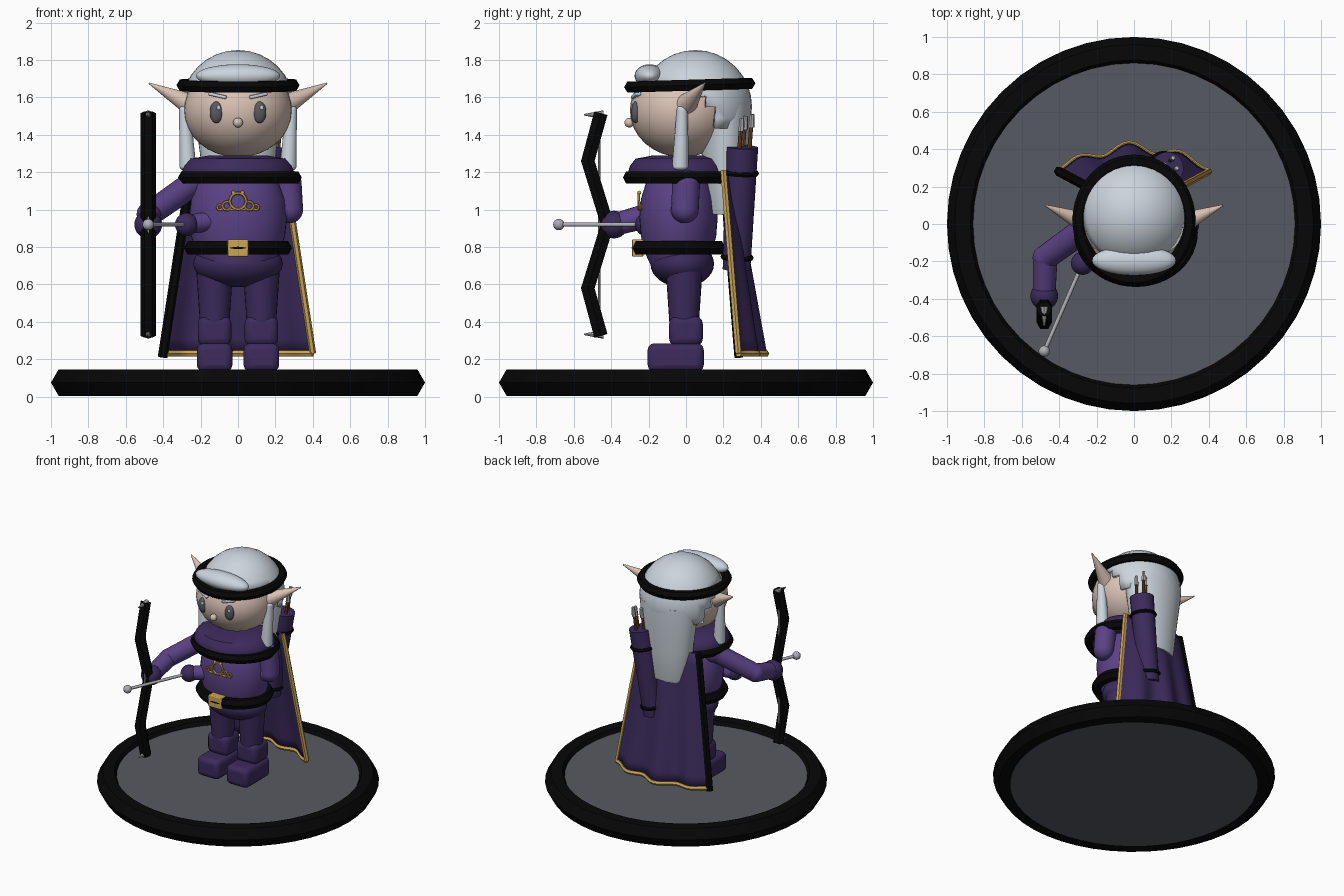
import bpy, bmesh, math
from mathutils import Vector

if "Cube" in bpy.data.objects:
    bpy.data.objects.remove(bpy.data.objects["Cube"])


def material(name, rgb):
    m = bpy.data.materials.new(name)
    m.diffuse_color = (*rgb, 1)
    m.use_nodes = True
    m.node_tree.nodes["Principled BSDF"].inputs["Base Color"].default_value = m.diffuse_color
    return m


BLACK = material("black", (0.002, 0.002, 0.002))
GREY = material("slate grey", (0.095, 0.102, 0.122))
PURPLE = material("purple", (0.102, 0.054, 0.235))
DARK = material("dark purple", (0.045, 0.024, 0.107))
HAIR = material("silver hair", (0.60, 0.66, 0.72))
SKIN = material("skin", (0.70, 0.54, 0.46))
GOLD = material("gold", (0.60, 0.38, 0.09))
STEEL = material("steel", (0.42, 0.43, 0.46))
BROWN = material("brown wood", (0.19, 0.08, 0.03))


def finish(name, mat, angle=40):
    o = bpy.context.object
    o.name = name
    o.data.materials.clear()
    o.data.materials.append(mat)
    bpy.ops.object.shade_smooth_by_angle(angle=math.radians(angle))
    return o


def ball(name, mat, c, r):
    r = r if isinstance(r, tuple) else (r, r, r)
    bpy.ops.mesh.primitive_uv_sphere_add(segments=32, ring_count=16, location=c)
    bpy.context.object.scale = r
    bpy.ops.object.transform_apply(location=True, rotation=False, scale=True)
    return finish(name, mat)


def ring(name, mat, c, rx, ry, tube, sides=6, rot=(0, 0, 0)):
    bpy.ops.mesh.primitive_torus_add(location=c, rotation=rot, major_radius=rx, minor_radius=tube,
                                     major_segments=48, minor_segments=sides)
    bpy.context.object.scale.y = ry / rx
    return finish(name, mat, 35)


def rod(name, mat, p, q, r1, r2=None, sides=16):
    p, q = Vector(p), Vector(q)
    bpy.ops.mesh.primitive_cone_add(vertices=sides, radius1=r1, radius2=r1 if r2 is None else r2,
                                    depth=(q - p).length, location=(p + q) / 2,
                                    rotation=(q - p).to_track_quat('Z', 'Y').to_euler())
    return finish(name, mat)


def box(name, mat, c, size, bevel=0.0, rot=(0, 0, 0)):
    bpy.ops.mesh.primitive_cube_add(size=1, location=c, rotation=rot, scale=size)
    bpy.ops.object.transform_apply(location=False, rotation=False, scale=True)
    if bevel:
        m = bpy.context.object.modifiers.new("bevel", 'BEVEL')
        m.width, m.segments = bevel, 3
    return finish(name, mat)


def activate(o):
    bpy.context.collection.objects.link(o)
    bpy.ops.object.select_all(action='DESELECT')
    o.select_set(True)
    bpy.context.view_layer.objects.active = o


def tube(name, mat, pts, r):
    cu = bpy.data.curves.new(name, 'CURVE')
    cu.dimensions = '3D'
    cu.bevel_depth, cu.bevel_resolution, cu.use_fill_caps = r, 1, True
    s = cu.splines.new('POLY')
    s.points.add(len(pts) - 1)
    for sp, p in zip(s.points, pts):
        sp.co = (*p, 1)
    activate(bpy.data.objects.new(name, cu))
    bpy.ops.object.convert(target='MESH')
    return finish(name, mat, 35)


def mesh_object(name, mat, bm):
    me = bpy.data.meshes.new(name)
    bm.to_mesh(me)
    bm.free()
    activate(bpy.data.objects.new(name, me))
    return finish(name, mat)


def lathe(name, mat, profile, y=0.0, sy=1.0, n=40):
    """Capped revolve of (radius, z) points, stretched by sy along y."""
    bm = bmesh.new()
    rows = [[bm.verts.new((r * math.cos(a), y + r * sy * math.sin(a), z))
             for a in (2 * math.pi * i / n for i in range(n))] for r, z in profile]
    for a, b in zip(rows, rows[1:]):
        for i in range(n):
            j = (i + 1) % n
            bm.faces.new((a[i], a[j], b[j], b[i]))
    bm.faces.new(rows[0][::-1])
    bm.faces.new(rows[-1])
    return mesh_object(name, mat, bm)


# Base
lathe("base_disc", GREY, [(0.94, 0.004), (0.94, 0.118)], n=64)
ring("base_rim", BLACK, (0, 0, 0.075), 0.918, 0.918, 0.082)

# Legs and boots
for s, side in ((-1, "right"), (1, "left")):
    x = s * 0.125
    rod(side + "_leg", DARK, (x, -0.01, 0.38), (x, -0.01, 0.70), 0.078, 0.1, 24)
    box(side + "_boot_cuff", DARK, (x, 0, 0.35), (0.18, 0.18, 0.16), 0.04)
    box(side + "_boot_foot", DARK, (x, -0.055, 0.21), (0.19, 0.30, 0.15), 0.035)

# Body
ball("hips", DARK, (0, -0.02, 0.71), (0.24, 0.17, 0.125))
lathe("torso", PURPLE, [(0.19, 0.71), (0.225, 0.77), (0.252, 0.86), (0.262, 0.96), (0.25, 1.06),
                        (0.215, 1.15), (0.16, 1.22)], -0.04, 0.8)
ring("belt", BLACK, (0, -0.04, 0.795), 0.247, 0.215, 0.042)
box("belt_buckle", GOLD, (0, -0.258, 0.795), (0.11, 0.06, 0.092), 0.006)
lathe("collar", DARK, [(0.29, 1.15), (0.30, 1.2), (0.288, 1.235), (0.255, 1.272), (0.15, 1.29)], -0.04, 0.9)
ring("collar_trim", BLACK, (0.01, -0.045, 1.172), 0.295, 0.26, 0.036)

# Chest ornament
up = (math.pi / 2, 0, 0)
ring("ornament_centre", GOLD, (0, -0.252, 1.045), 0.043, 0.043, 0.008, 6, up)
for s in (-1, 1):
    ring("ornament_scroll", GOLD, (s * 0.06, -0.25, 1.02), 0.022, 0.022, 0.007, 6, up)
    ring("ornament_curl", GOLD, (s * 0.097, -0.24, 1.012), 0.014, 0.014, 0.006, 6, up)
    ball("ornament_bead", GOLD, (s * 0.025, -0.25, 1.09), 0.011)
    rod("ornament_bar", GOLD, (0, -0.252, 1.0), (s * 0.1, -0.238, 1.0), 0.006)

# Bow arm
shoulder, elbow, hand = (-0.24, -0.01, 1.14), (-0.475, -0.18, 0.975), (-0.48, -0.38, 0.92)
ball("bow_shoulder", PURPLE, shoulder, 0.075)
rod("bow_upper_arm", PURPLE, shoulder, elbow, 0.07, 0.066, 24)
ball("bow_elbow", PURPLE, elbow, 0.067)
rod("bow_forearm", PURPLE, elbow, hand, 0.066, 0.06, 24)
ball("bow_hand", DARK, (-0.48, -0.385, 0.92), 0.074)

# Arrow arm, crossing the chest
ball("arrow_shoulder", PURPLE, (0.265, 0, 1.14), 0.075)
rod("arrow_upper_arm", PURPLE, (0.265, 0, 1.14), (0.275, -0.005, 1.0), 0.075, 0.073, 24)
ball("arrow_elbow", PURPLE, (0.275, -0.005, 1.0), 0.073)
rod("arrow_forearm", PURPLE, (0.275, -0.005, 1.0), (-0.27, -0.2, 0.92), 0.066, 0.05, 24)
ball("arrow_hand", DARK, (-0.275, -0.21, 0.92), 0.062)

# Bow, string and nocked arrow
tube("bow", BLACK, [(-0.48, y, z) for y, z in ((-0.455, 1.515), (-0.525, 1.26), (-0.42, 0.92),
                                               (-0.525, 0.58), (-0.455, 0.325))], 0.042)
rod("bow_string", STEEL, (-0.48, -0.464, 0.34), (-0.48, -0.464, 1.50), 0.006, sides=8)
for z in (1.507, 0.333):
    rod("bow_nock", STEEL, (-0.48, -0.44, z), (-0.48, -0.545, z), 0.024, 0.004, 8)
rod("arrow_shaft", STEEL, (-0.27, -0.2, 0.92), (-0.48, -0.68, 0.92), 0.011)
ball("arrow_tip", STEEL, (-0.48, -0.68, 0.92), 0.03)

# Head and face
ball("head", SKIN, (0, -0.02, 1.53), (0.29, 0.28, 0.25))
ball("nose", SKIN, (0, -0.303, 1.465), 0.026)
for s in (-1, 1):
    ball("eye", GREY, (s * 0.115, -0.27, 1.52), (0.036, 0.025, 0.058))
    ball("eye_glint", HAIR, (s * 0.115 + 0.012, -0.293, 1.545), (0.01, 0.006, 0.012))
    box("eyebrow", HAIR, (s * 0.108, -0.268, 1.61), (0.1, 0.03, 0.018), 0.006, (0, -s * 0.22, s * 0.3))
    rod("ear", SKIN, (s * 0.26, 0.005, 1.565), (s * 0.475, 0.1, 1.675), 0.058, 0.004, 20)
    # Side lock
    rod("side_lock", HAIR, (s * 0.268, -0.03, 1.23), (s * 0.285, -0.02, 1.53), 0.045, 0.03, 20)
    ball("side_lock_end", HAIR, (s * 0.268, -0.03, 1.23), (0.045, 0.045, 0.025))
    ball("side_lock_root", HAIR, (s * 0.285, -0.02, 1.53), 0.03)

# Hair cap: a sphere trimmed to sit above the face and hang lower behind
cap = ball("hair_cap", HAIR, (0, 0.05, 1.55), 0.303)
bm = bmesh.new()
bm.from_mesh(cap.data)
centres = [(f, f.calc_center_median()) for f in bm.faces]
doomed = [f for f, p in centres if p.z < 1.645 - 0.22 * min(1, max(0, (p.y - 0.06) / 0.15))]
bmesh.ops.delete(bm, geom=doomed, context='FACES')
bm.to_mesh(cap.data)
bm.free()
m = cap.modifiers.new("thickness", 'SOLIDIFY')
m.thickness = 0.03
ball("fringe", HAIR, (0, -0.195, 1.715), (0.225, 0.08, 0.062))
ring("headband", BLACK, (0, 0.02, 1.665), 0.295, 0.315, 0.034, 6, (0.03, 0, 0))
lathe("back_hair", HAIR, [(0.16, 0.975), (0.165, 0.985), (0.19, 1.2), (0.225, 1.46), (0.225, 1.56)], 0.21, 0.62)


# Cape: a flared, folded sheet
def cape_point(u, v):
    y = 0.20 + 0.08 * v + (0.05 + 0.07 * v) * (1 - u * u) + 0.028 * v * math.sin(u * 9 + 2.2) * (1 - u ** 4)
    return (u * (0.25 + 0.15 * v), y, 1.21 - 0.98 * v)


NU, NV = 40, 12
bm = bmesh.new()
grid = [[bm.verts.new(cape_point(2 * i / NU - 1, j / NV)) for i in range(NU + 1)] for j in range(NV + 1)]
for a, b in zip(grid, grid[1:]):
    for i in range(NU):
        bm.faces.new((a[i], b[i], b[i + 1], a[i + 1]))
cape = mesh_object("cape", DARK, bm)
m = cape.modifiers.new("thickness", 'SOLIDIFY')
m.thickness, m.offset = 0.012, 0
tube("cape_hem", GOLD, [cape_point(2 * i / 30 - 1, 1) for i in range(31)], 0.018)
tube("cape_left_trim", GOLD, [cape_point(1, j / 8) for j in range(9)], 0.018)
tube("cape_right_trim", BLACK, [cape_point(-1, j / 8 * 1.02) for j in range(9)], 0.026)

# Quiver with spare arrows
top, bottom = Vector((0.18, 0.30, 1.335)), Vector((0.09, 0.27, 0.68))
rod("quiver", DARK, bottom, top, 0.074, 0.086, 24)
axis = (top - bottom).to_track_quat('Z', 'Y').to_euler()
for t, r in ((0.1, 0.075), (0.79, 0.083)):
    ring("quiver_band", BLACK, bottom.lerp(top, t), r, r, 0.014, 6, axis)
for dx, dy, h in ((-0.035, 0.0, 1.46), (0.03, -0.02, 1.45), (0.01, 0.035, 1.47)):
    p = Vector((0.175 + dx, 0.295 + dy, 1.2))
    q = Vector((0.195 + dx, 0.315 + dy, h))
    rod("spare_arrow", BROWN, p, q, 0.011, sides=8)
    rod("spare_arrow_fletching", STEEL, q - Vector((0, 0, 0.03)), q + Vector((0.004, 0.004, 0.04)), 0.016, 0.012, 6)
